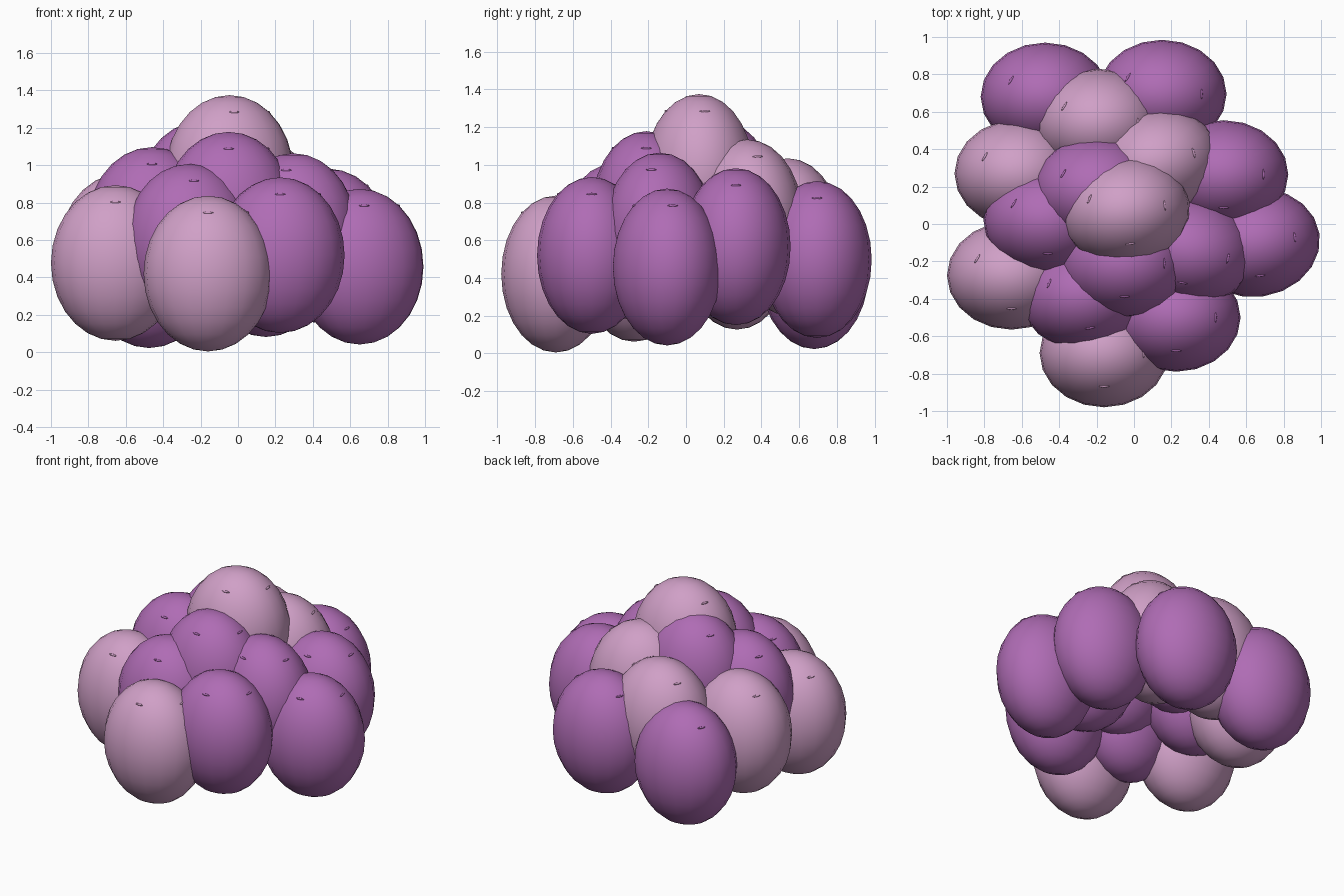
import bpy, math
from mathutils import Matrix, Vector

if "Cube" in bpy.data.objects:
    bpy.data.objects.remove(bpy.data.objects["Cube"])

RX, RY, RZ = 0.345, 0.29, 0.416


def material(name, rgb):
    m = bpy.data.materials.new(name)
    m.diffuse_color = (*rgb, 1)
    m.use_nodes = True
    m.node_tree.nodes["Principled BSDF"].inputs["Base Color"].default_value = m.diffuse_color
    return m


purple = material("purple_skin", (0.43, 0.15, 0.46))
pink = material("pink_skin", (0.63, 0.35, 0.57))

# x, y, turn in degrees, colour; ordered from the top of the cluster down
berries = [
    (-0.045, 0.07, 8, pink), (-0.195, 0.18, 0, purple),
    (-0.05, -0.21, 0, purple), (0.115, 0.325, 15, pink),
    (-0.46, 0.02, 0, purple), (0.295, -0.14, -12, purple),
    (-0.19, 0.54, 0, pink), (-0.26, -0.38, 8, purple),
    (0.48, 0.265, 0, purple), (-0.615, 0.27, 0, pink),
    (0.225, -0.50, 0, purple), (0.15, 0.695, 0, purple),
    (-0.655, -0.275, 0, pink), (0.65, -0.10, 8, purple),
    (-0.475, 0.68, 0, purple), (-0.16, -0.69, 0, pink),
]


def ellipsoid(name, loc, radii, turn, mat, segs, rings):
    bpy.ops.mesh.primitive_uv_sphere_add(segments=segs, ring_count=rings, radius=1)
    ob = bpy.context.object
    ob.name = name
    ob.data.transform(Matrix.Diagonal((*radii, 1)))
    ob.location = loc
    ob.rotation_euler.z = turn
    ob.data.materials.append(mat)
    bpy.ops.object.shade_smooth()


for i, (x, y, deg, mat) in enumerate(berries):
    # heights fall away with the square root of the order in the cluster
    centre = Vector((x, y, 1.375 - 0.139 * math.sqrt(i) - RZ))
    turn = math.radians(deg)
    ellipsoid(f"berry_{i + 1}", centre, (RX, RY, RZ), turn, mat, 20, 14)
    # tiny raised flecks near the crown
    for j, a in enumerate((0, math.radians(150), math.radians(270))):
        off = Vector((0.612 * RX * math.cos(a), 0.612 * RY * math.sin(a), 0.782 * RZ))
        off = Matrix.Rotation(turn, 3, 'Z') @ off
        ellipsoid(f"fleck_{i + 1}_{j + 1}", centre + off, (0.007, 0.028, 0.007),
                  turn + a, mat, 8, 6)
